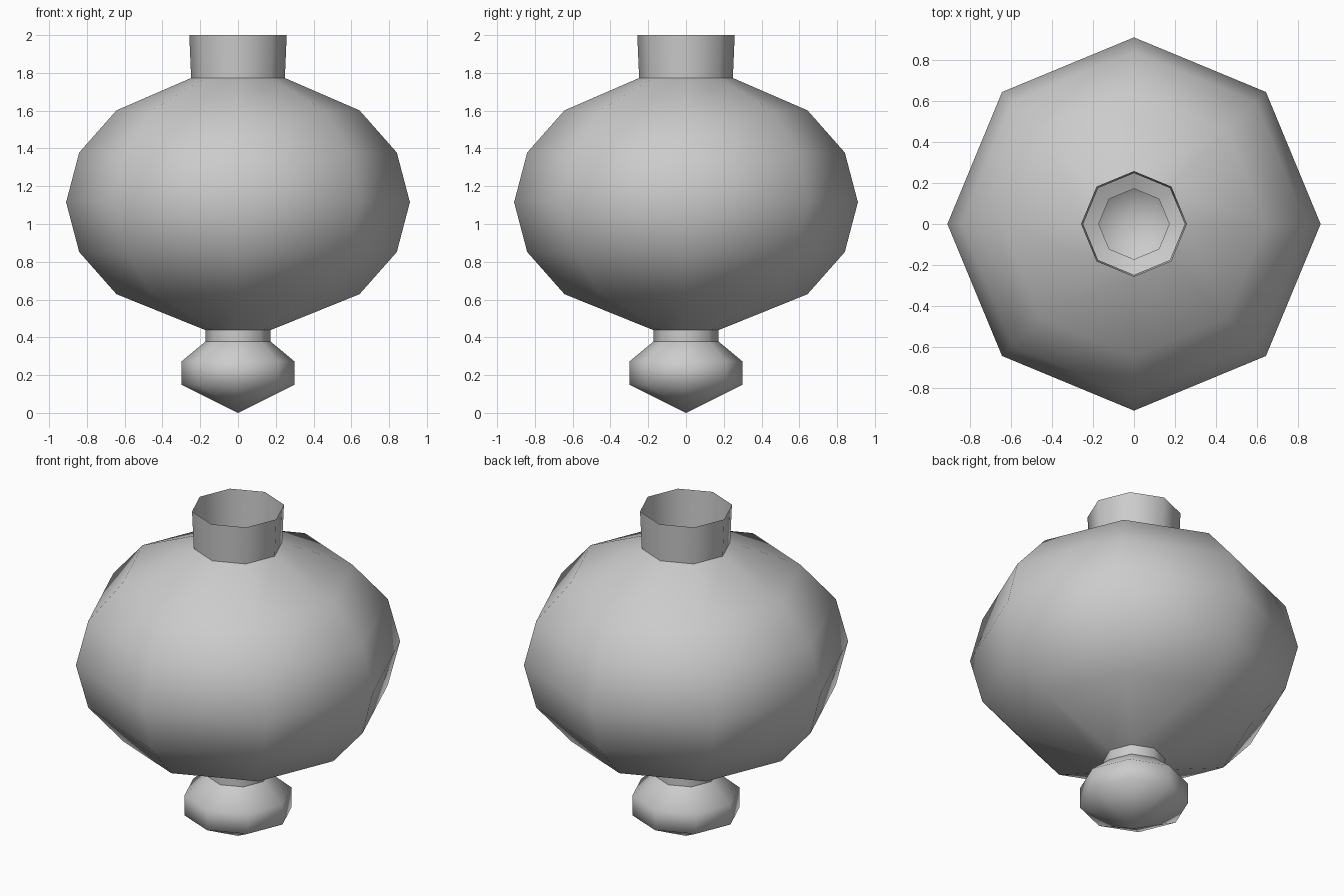
import bpy
import bmesh
from math import cos, sin, pi, radians

if "Cube" in bpy.data.objects:
    bpy.data.objects.remove(bpy.data.objects["Cube"])

SIDES = 8


def lathe(name, profile):
    """Revolve a bottom-to-top (radius, z) profile into an open smooth shell."""
    bm = bmesh.new()
    rings = []
    for r, z in profile:
        if r == 0:
            rings.append([bm.verts.new((0, 0, z))] * SIDES)
        else:
            rings.append([bm.verts.new((r * cos(2 * pi * i / SIDES),
                                        r * sin(2 * pi * i / SIDES), z))
                          for i in range(SIDES)])
    for low, high in zip(rings, rings[1:]):
        for i in range(SIDES):
            j = (i + 1) % SIDES
            corners = list(dict.fromkeys((low[i], low[j], high[j], high[i])))
            bm.faces.new(corners).smooth = True
    mesh = bpy.data.meshes.new(name)
    bm.to_mesh(mesh)
    bm.free()
    obj = bpy.data.objects.new(name, mesh)
    bpy.context.collection.objects.link(obj)
    return obj


# Pointed finial at the bottom
lathe("bottom_finial", [(0, 0), (0.3, 0.15), (0.3, 0.272), (0.172, 0.378)])

# Short stem joining the finial to the body
lathe("stem", [(0.172, 0.378), (0.172, 0.438)])

# Flattened round body, open where the stem and neck meet it
body = [(0.91 * cos(radians(a)), 1.115 + 0.688 * sin(radians(a)))
        for a in (-45, -22.5, 0, 22.5, 45)]
lathe("body", [(0.172, 0.438)] + body + [(0.248, 1.773)])

# Open, slightly flared neck
lathe("neck", [(0.248, 1.773), (0.258, 2.0)])
